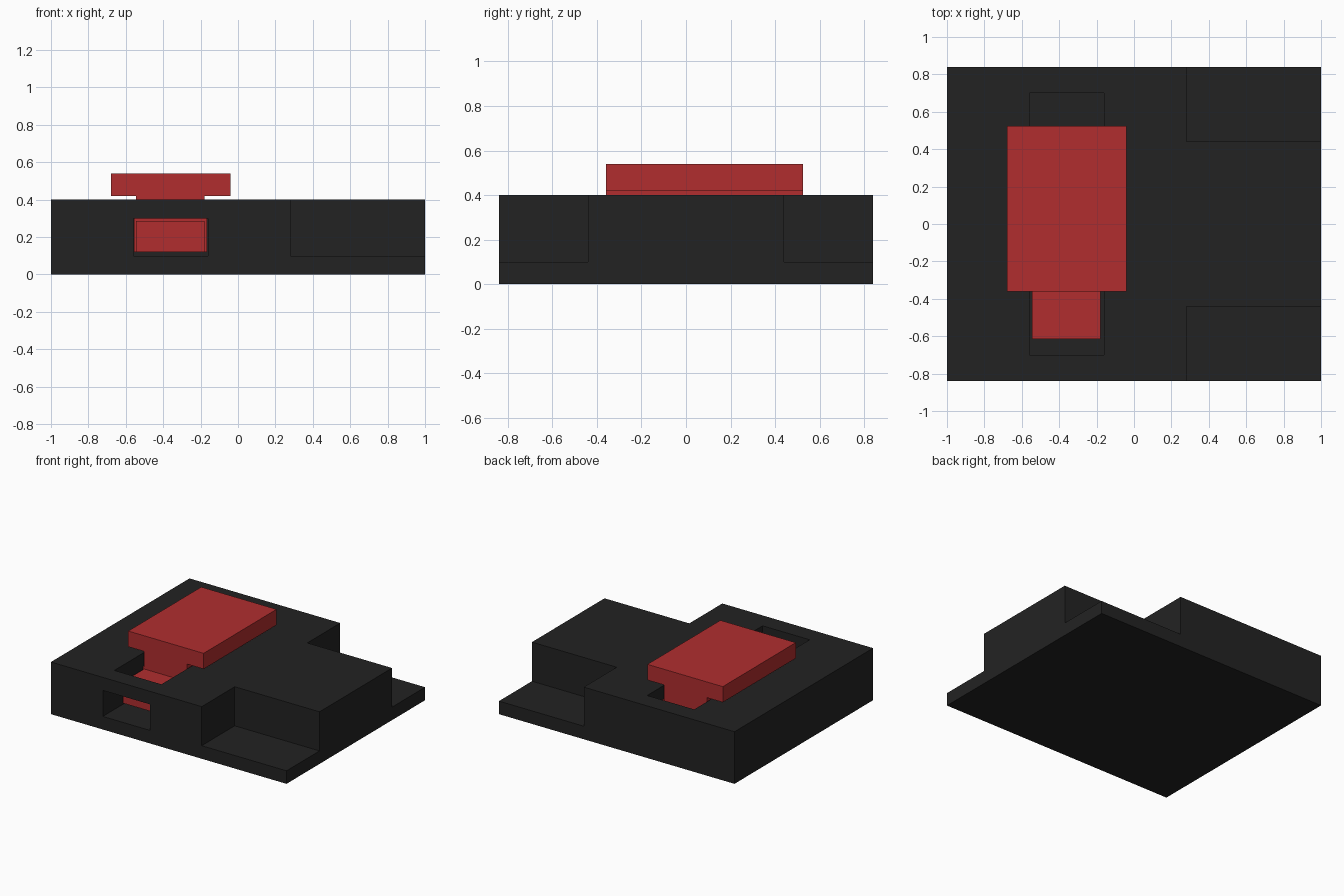
import bpy
import bmesh

if "Cube" in bpy.data.objects:
    bpy.data.objects.remove(bpy.data.objects["Cube"])


def material(name, rgb):
    m = bpy.data.materials.new(name)
    m.diffuse_color = (*rgb, 1)
    m.use_nodes = True
    m.node_tree.nodes["Principled BSDF"].inputs["Base Color"].default_value = m.diffuse_color
    return m


black = material("matte_black", (0.0165, 0.0165, 0.0165))
red = material("slider_red", (0.44, 0.027, 0.028))


def prism(name, outline, y0, y1, mat):
    """Extrude an x-z outline from y0 to y1."""
    bm = bmesh.new()
    face = bm.faces.new([bm.verts.new((x, y0, z)) for x, z in outline])
    ext = bmesh.ops.extrude_face_region(bm, geom=[face])["geom"]
    bmesh.ops.translate(bm, vec=(0, y1 - y0, 0),
                        verts=[v for v in ext if isinstance(v, bmesh.types.BMVert)])
    bmesh.ops.recalc_face_normals(bm, faces=bm.faces)
    mesh = bpy.data.meshes.new(name)
    bm.to_mesh(mesh)
    bm.free()
    mesh.materials.append(mat)
    obj = bpy.data.objects.new(name, mesh)
    bpy.context.collection.objects.link(obj)
    return obj


def box(name, x, y, z, mat):
    outline = [(x[0], z[0]), (x[1], z[0]), (x[1], z[1]), (x[0], z[1])]
    return prism(name, outline, y[0], y[1], mat)


# Housing: a slab with two stepped corners, a top slot and a front window
housing = box("housing", (-1, 1), (-0.84, 0.84), (0, 0.4), black)
cutters = [
    box("corner_cutter_front", (0.28, 1.2), (-1, -0.44), (0.1, 0.6), black),
    box("corner_cutter_back", (0.28, 1.2), (0.44, 1), (0.1, 0.6), black),
    box("slot_cutter", (-0.56, -0.16), (-0.70, 0.70), (0.1, 0.6), black),
    box("window_cutter", (-0.56, -0.16), (-1, -0.6), (0.1, 0.3), black),
]
bpy.context.view_layer.objects.active = housing
for cutter in cutters:
    mod = housing.modifiers.new(cutter.name, "BOOLEAN")
    mod.operation = "DIFFERENCE"
    mod.solver = "EXACT"
    mod.object = cutter
    bpy.ops.object.modifier_apply(modifier=mod.name)
for cutter in cutters:
    bpy.data.objects.remove(cutter)

# Slider: wide foot in the slot, narrow neck, overhanging cap
prism("slider", [
    (-0.555, 0.12), (-0.165, 0.12), (-0.165, 0.30), (-0.18, 0.30),
    (-0.18, 0.42), (-0.04, 0.42), (-0.04, 0.54), (-0.68, 0.54),
    (-0.68, 0.42), (-0.545, 0.42), (-0.545, 0.30), (-0.555, 0.30),
], -0.36, 0.525, red)

# Latch tongue reaching toward the front window
box("latch_tongue", (-0.545, -0.18), (-0.615, -0.36), (0.12, 0.285), red)
